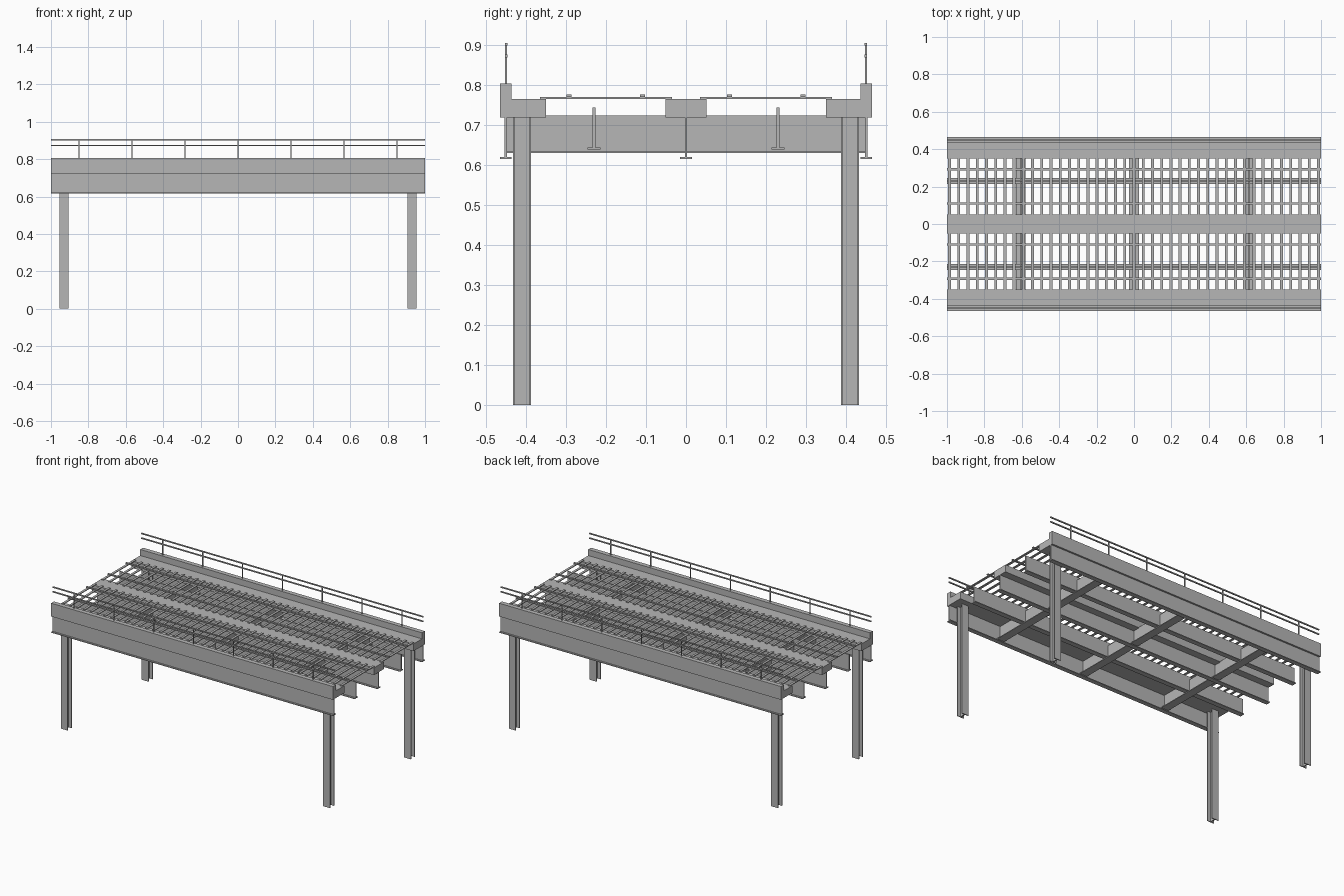
import bpy

cube = bpy.data.objects.get("Cube")
if cube:
    bpy.data.objects.remove(cube, do_unlink=True)

steel = bpy.data.materials.new("structure_grey")
steel.use_nodes = True
colour = (0.47, 0.47, 0.47, 1)
steel.diffuse_color = colour
steel.node_tree.nodes["Principled BSDF"].inputs["Base Color"].default_value = colour


def finish(name, verts, faces):
    mesh = bpy.data.meshes.new(name)
    mesh.from_pydata(verts, [], faces)
    mesh.materials.append(steel)
    obj = bpy.data.objects.new(name, mesh)
    bpy.context.collection.objects.link(obj)
    return obj


def prism(name, profile, axis, start, end):
    """Extrude a counter-clockwise profile along x, y or z."""
    n = len(profile)
    place = {
        "x": lambda a, b, t: (t, a, b),
        "y": lambda a, b, t: (b, t, a),
        "z": lambda a, b, t: (a, b, t),
    }[axis]
    verts = [place(a, b, t) for t in (start, end) for a, b in profile]
    faces = [tuple(reversed(range(n))), tuple(range(n, 2 * n))]
    faces += [(i, (i + 1) % n, n + (i + 1) % n, n + i) for i in range(n)]
    return finish(name, verts, faces)


def rect(a0, a1, b0, b1):
    return [(a0, b0), (a1, b0), (a1, b1), (a0, b1)]


def box(name, x0, x1, y0, y1, z0, z1):
    return prism(name, rect(y0, y1, z0, z1), "x", x0, x1)


def tee(centre, half, web, low, flange, top):
    """Inverted T: wide flange below, thin web above."""
    return [(centre - half, low), (centre + half, low),
            (centre + half, low + flange), (centre + web, low + flange),
            (centre + web, top), (centre - web, top),
            (centre - web, low + flange), (centre - half, low + flange)]


# Centre walkway slab and its girder
box("centre_slab", -1, 1, -0.051, 0.051, 0.72, 0.766)
prism("centre_girder", tee(0, 0.015, 0.003, 0.616, 0.005, 0.72), "x", -1, 1)

# Everything that repeats on each side
for side, s in (("left", 1), ("right", -1)):
    # Edge slab with raised kerb
    kerb = [(0.35, 0.72), (0.466, 0.72), (0.466, 0.805),
            (0.437, 0.805), (0.437, 0.766), (0.35, 0.766)]
    if s < 0:
        kerb = [(-y, z) for y, z in reversed(kerb)]
    # The model's front faces -y, so the two sides are the front and back edges
    edge = "back" if s > 0 else "front"
    prism(edge + "_edge_slab", kerb, "x", -1, 1)

    # Long girders
    prism(edge + "_outer_girder", tee(s * 0.4515, 0.0145, 0.003, 0.616, 0.005, 0.72), "x", -1, 1)
    prism(edge + "_track_girder", tee(s * 0.23, 0.016, 0.004, 0.64, 0.005, 0.745), "x", -1, 1)

    # Handrail
    y = s * 0.45
    for label, z in (("top", 0.903), ("middle", 0.873)):
        box(f"{edge}_{label}_handrail", -1, 1, y - 0.0035, y + 0.0035, z - 0.0035, z + 0.0035)
    for i in range(-3, 4):
        x = i * 0.283
        box(f"{edge}_handrail_post", x - 0.0025, x + 0.0025, y - 0.0025, y + 0.0025, 0.805, 0.9)

    # Track: sleepers and two rails
    for i in range(41):
        x = -0.986 + i * 0.0493
        y0, y1 = sorted((s * 0.035, s * 0.365))
        box(f"{edge}_sleeper", x - 0.0075, x + 0.0075, y0, y1, 0.766, 0.7705)
    for y in (s * 0.109, s * 0.2925):
        box(f"{edge}_track_rail", -1, 1, y - 0.006, y + 0.006, 0.7705, 0.777)

    # H-section columns
    for x in (-0.931, 0.931):
        y0, y1 = s * 0.41 - 0.0225, s * 0.41 + 0.0225
        h, w, f = 0.024, 0.003, 0.005
        section = [(x - h, y0), (x + h, y0), (x + h, y0 + f), (x + w, y0 + f),
                   (x + w, y1 - f), (x + h, y1 - f), (x + h, y1), (x - h, y1),
                   (x - h, y1 - f), (x - w, y1 - f), (x - w, y0 + f), (x - h, y0 + f)]
        prism(f"{edge}_column", section, "z", 0, 0.72)

# Cross beams under the deck
for x in (-0.606, 0, 0.616):
    beam = tee(x, 0.026, 0.004, 0.631, 0.005, 0.725)
    prism("cross_beam", [(z, bx) for bx, z in reversed(beam)], "y", -0.45, 0.45)
